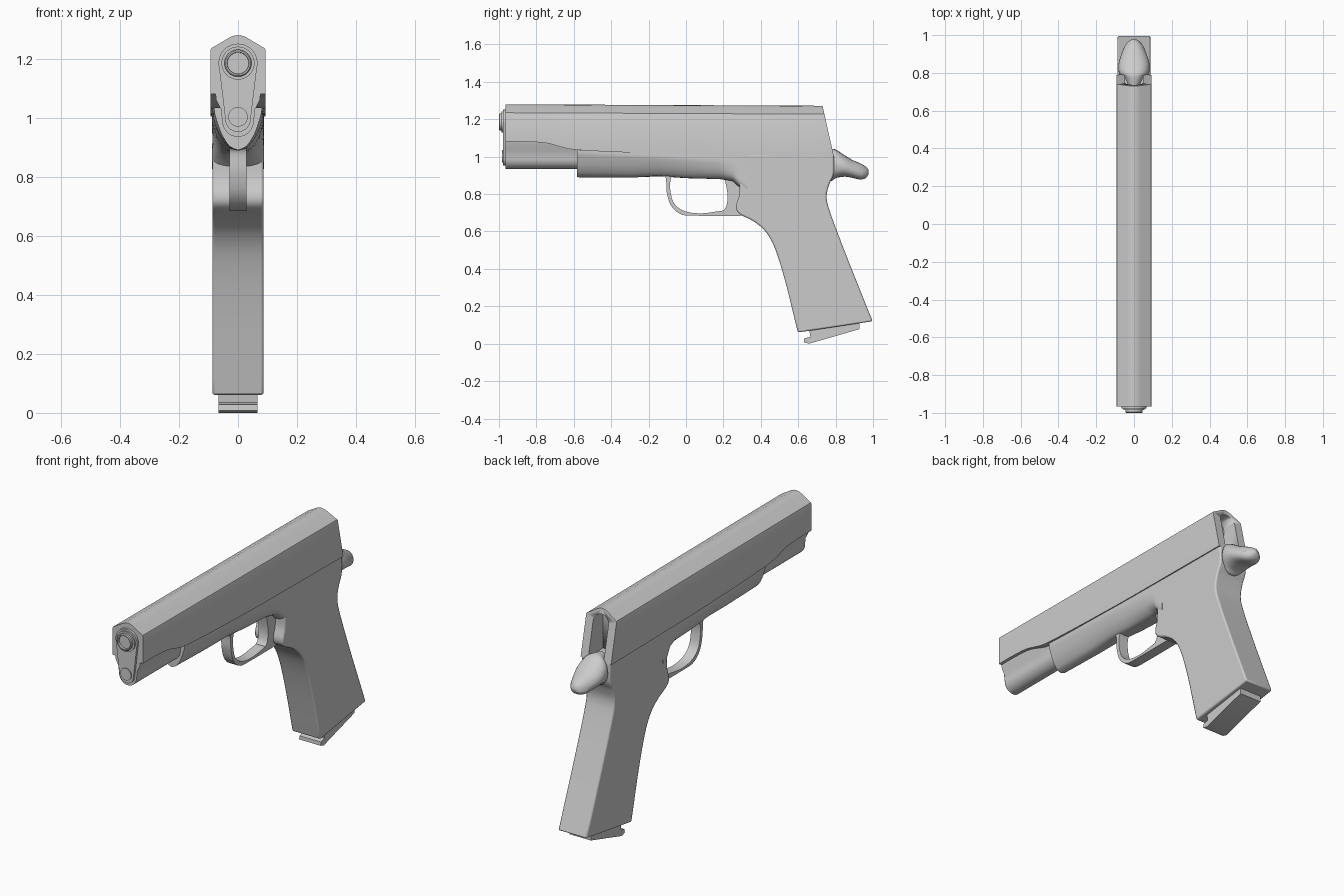
import bpy, bmesh, math
from mathutils import Vector

if "Cube" in bpy.data.objects:
    bpy.data.objects.remove(bpy.data.objects["Cube"])


def finish(name, bm, bevel=0.0, angle=35):
    bmesh.ops.remove_doubles(bm, verts=bm.verts, dist=1e-5)
    bmesh.ops.recalc_face_normals(bm, faces=bm.faces)
    me = bpy.data.meshes.new(name)
    bm.to_mesh(me)
    bm.free()
    ob = bpy.data.objects.new(name, me)
    bpy.context.collection.objects.link(ob)
    bpy.ops.object.select_all(action='DESELECT')
    ob.select_set(True)
    bpy.context.view_layer.objects.active = ob
    bpy.ops.object.shade_smooth_by_angle(angle=math.radians(angle))
    if bevel:
        m = ob.modifiers.new("edge_bevel", 'BEVEL')
        m.width, m.segments, m.limit_method = bevel, 2, 'ANGLE'
        m.angle_limit = math.radians(50)
    return ob


def spline(pts, n=6):
    """Catmull-Rom curve through the points, ends included."""
    p = [Vector(q) for q in pts]
    p = [2 * p[0] - p[1]] + p + [2 * p[-1] - p[-2]]
    out = []
    for i in range(1, len(p) - 2):
        a, b, c, d = p[i - 1:i + 3]
        for k in range(n):
            t = k / n
            out.append(0.5 * (2 * b + (c - a) * t + (2 * a - 5 * b + 4 * c - d) * t * t
                              + (3 * b - a - 3 * c + d) * t ** 3))
    return out + [p[-2]]


def loft(name, rings, bevel=0.0, angle=35):
    bm = bmesh.new()
    vs = [[bm.verts.new(p) for p in r] for r in rings]
    n = len(rings[0])
    for a, b in zip(vs, vs[1:]):
        for i in range(n):
            j = (i + 1) % n
            bm.faces.new((a[i], a[j], b[j], b[i]))
    bm.faces.new(vs[0])
    bm.faces.new(vs[-1])
    return finish(name, bm, bevel, angle)


def side_prism(name, yz, hw, bevel=0.0):
    return loft(name, [[(s * hw, p[0], p[1]) for p in yz] for s in (-1, 1)], bevel)


def mirrored(half):
    """Close a half section that starts on the centre line."""
    return list(half) + [(-x, z) for x, z in reversed(half) if abs(x) > 1e-6]


def turned(name, prof, z, n=40):
    return loft(name, [[(r * math.cos(2 * math.pi * i / n), y, z + r * math.sin(2 * math.pi * i / n))
                        for i in range(n)] for r, y in prof], angle=30)


# Slide: ridged section with a lower edge that steps down, slanted rear face
low_edge = [(-0.965, 1.08), (-0.86, 1.08), (-0.75, 1.073), (-0.68, 1.055), (-0.6, 1.038),
            (-0.4, 1.026), (0, 1.013), (0.4, 1.008), (0.79, 1.004)]
rings = []
stations = spline(low_edge, 4)
for i, (y, zb) in enumerate(stations):
    top = 1.28 - 0.008 * (y + 0.965) / 1.75
    half = [(0, top), (0.018, top - 0.003), (0.034, top - 0.011), (0.091, top - 0.045),
            (0.093, top - 0.05), (0.093, zb), (0.07, zb)]
    last = i == len(stations) - 1
    rings.append([(x, y - (0.06 * (z - 1.004) / 0.268 if last else 0), z) for x, z in mirrored(half)])
# keep the slanted end ahead of its neighbour
rings = rings[:-4] + [rings[-1]]
slide = loft("slide", rings)

# Arched recess in the rear of the slide
arch = [(-0.047, 0.98), (0.047, 0.98)] + [
    (0.047 * math.cos(math.pi * k / 14), 1.195 + 0.047 * math.sin(math.pi * k / 14)) for k in range(15)]
cutter = loft("rear_slot_cutter", [[(x, y, z) for x, z in arch] for y in (0.66, 0.9)])
cutter.hide_render = True
cutter.hide_viewport = True
cut = slide.modifiers.new("rear_slot", 'BOOLEAN')
cut.object, cut.operation, cut.solver = cutter, 'DIFFERENCE', 'EXACT'

# Spring tunnel under the front of the slide
tunnel = [(0, 1.1), (0.078, 1.1), (0.074, 1.06), (0.058, 1.03)] + [
    (0.054 * math.cos(a), 0.992 + 0.057 * math.sin(a))
    for a in [-math.pi / 2 * k / 8 for k in range(9)]]
tunnel[-1] = (0, 0.935)
loft("spring_tunnel", [[(x, y, z) for x, z in mirrored(tunnel)] for y in (-0.965, -0.5)])

# Teardrop front plate, barrel end and spring plug
tear = []
for k in range(25):
    a = math.radians(-15 + 210 * k / 24)
    tear.append((0.066 * math.cos(a), 1.185 + 0.066 * math.sin(a)))
for k in range(17):
    a = math.radians(195 + 150 * k / 16)
    tear.append((0.043 * math.cos(a), 0.995 + 0.043 * math.sin(a)))
loft("front_plate", [[(x, y, z) for x, z in tear] for y in (-0.95, -0.978)])
turned("barrel_collar", [(0.056, -0.95), (0.056, -0.986), (0.04, -0.986)], 1.185)
turned("barrel_end", [(0.046, -0.95), (0.046, -0.996), (0.042, -1.0), (0.037, -1.0), (0.036, -0.988)], 1.185)
turned("spring_plug", [(0.033, -0.95), (0.033, -0.985)], 1.003)

# Front frame: rounded V section widening into the grip
sections = [
    (-0.582, [(0.081, 1.035), (0.078, 1.01), (0.058, 0.95), (0.03, 0.905), (0, 0.89)]),
    (-0.30, [(0.085, 1.022), (0.083, 0.995), (0.062, 0.94), (0.032, 0.9), (0, 0.888)]),
    (-0.14, [(0.087, 1.02), (0.085, 0.99), (0.063, 0.94), (0.034, 0.902), (0, 0.895)]),
    (0.0, [(0.087, 1.018), (0.086, 0.98), (0.066, 0.925), (0.036, 0.89), (0, 0.885)]),
    (0.18, [(0.087, 1.017), (0.087, 0.97), (0.067, 0.915), (0.038, 0.884), (0, 0.88)]),
    (0.25, [(0.087, 1.016), (0.087, 0.95), (0.075, 0.895), (0.043, 0.872), (0, 0.87)]),
    (0.285, [(0.087, 1.015), (0.087, 0.92), (0.086, 0.86), (0.05, 0.84), (0, 0.835)]),
    (0.33, [(0.087, 1.014), (0.087, 0.9), (0.086, 0.82), (0.05, 0.8), (0, 0.8)])]
loft("front_frame", [[(p[0], y, p[1]) for p in mirrored([(0, half[0][1])] + [tuple(q) for q in spline(half, 4)])]
                     for y, half in sections], angle=40)

# Grip and rear frame
front_curve = spline([(0.285, 0.9), (0.285, 0.80), (0.268, 0.735), (0.285, 0.695), (0.36, 0.655),
                      (0.425, 0.60), (0.475, 0.51), (0.53, 0.335), (0.598, 0.06)], 5)
back_curve = spline([(0.998, 0.12), (0.86, 0.465), (0.775, 0.69), (0.752, 0.78),
                     (0.765, 0.85), (0.79, 0.91), (0.79, 1.012)], 5)
grip = front_curve + back_curve + [(0.285, 1.015)]
side_prism("grip", grip, 0.087, 0.008)

# Magazine base with a front lip
side_prism("magazine_base", [(0.63, 0.008), (0.658, 0), (0.928, 0.078), (0.928, 0.14), (0.655, 0.1),
                             (0.665, 0.036), (0.632, 0.028)], 0.066)

# Trigger guard: strip between an outer and an inner curve
outer = spline([(-0.135, 0.905), (-0.108, 0.885), (-0.103, 0.81), (-0.078, 0.735), (-0.02, 0.69),
                (0.08, 0.684), (0.29, 0.684)], 6)
inner = spline([(-0.06, 0.905), (-0.082, 0.88), (-0.083, 0.815), (-0.063, 0.75), (-0.01, 0.71),
                (0.08, 0.697), (0.2, 0.712)], 6)
bm = bmesh.new()
for a, b, c, d in zip(outer, outer[1:], inner, inner[1:]):
    q = [bm.verts.new((-0.029, p[0], p[1])) for p in (a, b, d, c)]
    bm.faces.new(q)
bmesh.ops.remove_doubles(bm, verts=bm.verts, dist=1e-5)
ext = bmesh.ops.extrude_face_region(bm, geom=bm.faces[:])
bmesh.ops.translate(bm, vec=(0.058, 0, 0),
                    verts=[g for g in ext["geom"] if isinstance(g, bmesh.types.BMVert)])
finish("trigger_guard", bm)

# Trigger at the rear of the guard opening
trigger = spline([(0.195, 0.705), (0.217, 0.74), (0.222, 0.8), (0.205, 0.89)], 5)
side_prism("trigger", trigger + [(0.30, 0.89), (0.30, 0.684), (0.2, 0.69)], 0.029)

# Tail over the hand: (y, top, bottom, half width)
tail = [(0.735, 1.035, 0.90, 0.040), (0.775, 1.042, 0.87, 0.060), (0.80, 1.038, 0.885, 0.080),
        (0.845, 1.01, 0.893, 0.082), (0.885, 0.985, 0.888, 0.072), (0.93, 0.965, 0.878, 0.055),
        (0.96, 0.948, 0.885, 0.036), (0.976, 0.93, 0.905, 0.015)]
rings = []
for y, t, b, w in spline(tail, 3):
    ring = []
    for k in range(28):
        a = 2 * math.pi * k / 28
        c, s = math.cos(a), math.sin(a)
        c, s = [math.copysign(abs(v) ** 0.8, v) for v in (c, s)]
        ring.append((w * c, y, (t + b) / 2 + (t - b) / 2 * s - 0.012 * c * c * (s > 0)))
    rings.append(ring)
loft("grip_tail", rings, angle=60)
